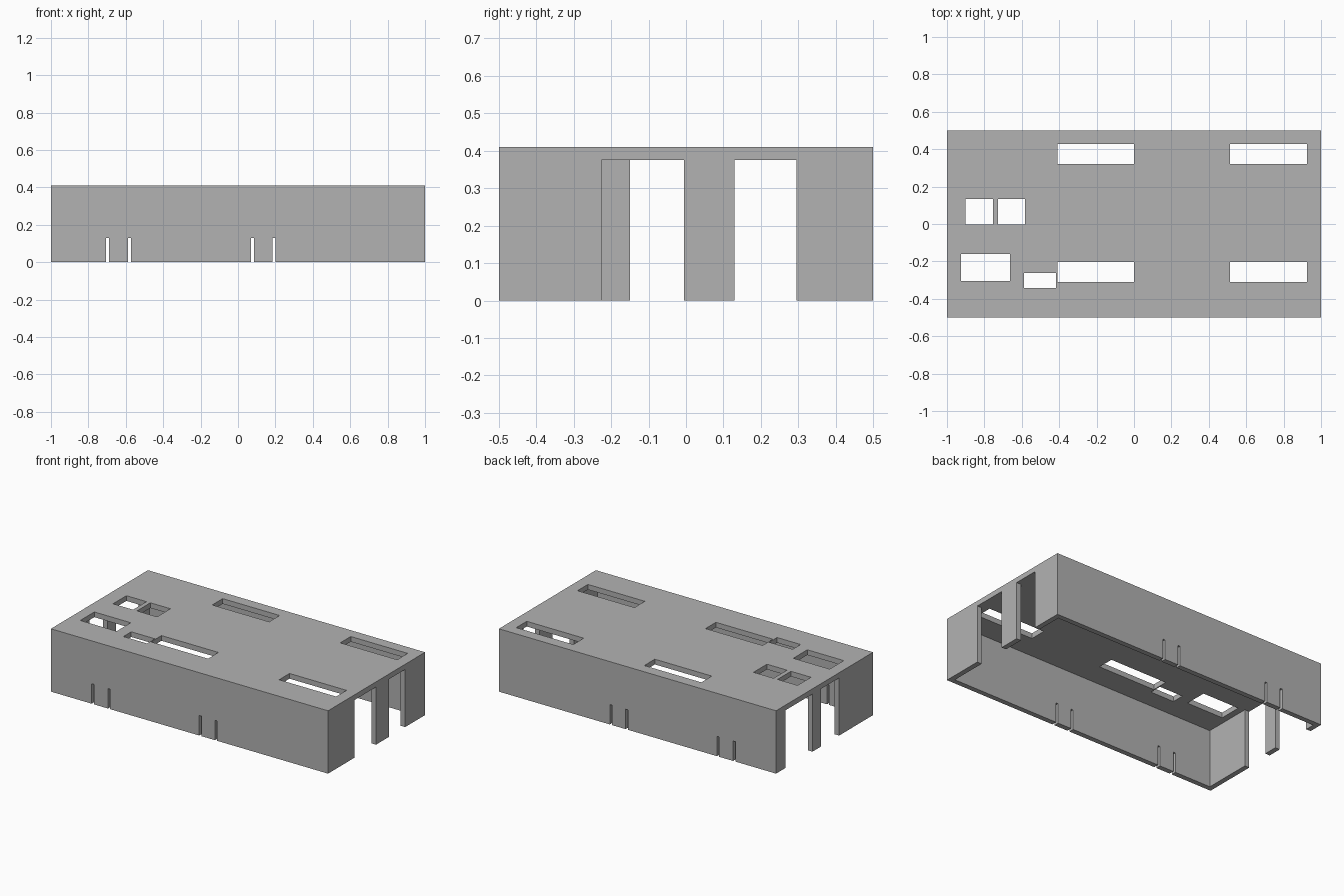
import bpy

HEIGHT, CEILING, WALL = 0.41, 0.376, 0.033

old = bpy.data.objects.get("Cube")
if old:
    bpy.data.objects.remove(old, do_unlink=True)

grey = bpy.data.materials.new("plain grey")
grey.use_nodes = True
colour = (0.448, 0.448, 0.448, 1)
grey.diffuse_color = colour
grey.node_tree.nodes["Principled BSDF"].inputs["Base Color"].default_value = colour


def box(name, x, y, z):
    """Box spanning the given (low, high) ranges."""
    bpy.ops.mesh.primitive_cube_add(size=1)
    ob = bpy.context.object
    ob.name = name
    ob.location = [(a + b) / 2 for a, b in (x, y, z)]
    ob.scale = [b - a for a, b in (x, y, z)]
    bpy.ops.object.transform_apply(location=True, rotation=False, scale=True)
    ob.data.materials.append(grey)
    return ob


def cut(target, x, y, z):
    """Subtract a box from the target and discard the cutter."""
    cutter = box("cutter", x, y, z)
    cutter.hide_render = True
    mod = target.modifiers.new("cut", "BOOLEAN")
    mod.operation, mod.solver, mod.object = "DIFFERENCE", "EXACT", cutter
    bpy.context.view_layer.objects.active = target
    bpy.ops.object.modifier_apply(modifier=mod.name)
    bpy.data.objects.remove(cutter, do_unlink=True)


# Open-bottomed case shell
case = box("case_cover", (-1, 1), (-0.5, 0.5), (0, HEIGHT))
cut(case, (WALL - 1, 1 - WALL), (WALL - 0.5, 0.5 - WALL), (-0.1, CEILING))

# Tall openings in the two end walls, leaving narrow posts
for y in ((-0.225, -0.005), (0.13, 0.295)):
    cut(case, (0.9, 1.1), y, (-0.1, CEILING))
for y in ((-0.15, 0.035), (0.125, 0.405)):
    cut(case, (-1.1, -0.9), y, (-0.1, CEILING))

# Clip slots through both long walls
for x in (-0.698, -0.581, 0.078, 0.192):
    cut(case, (x - 0.008, x + 0.008), (-0.6, 0.6), (-0.1, 0.13))

# Long vents and connector windows in the roof
roof_holes = [((x, x + 0.411), y) for x in (-0.41, 0.514)
              for y in ((0.32, 0.428), (-0.31, -0.203))]
roof_holes += [((x, x + 0.145), (-0.003, 0.135)) for x in (-0.9, -0.727)]
roof_holes += [((-0.925, -0.662), (-0.305, -0.16)),
               ((-0.587, -0.417), (-0.343, -0.262))]
for x, y in roof_holes:
    cut(case, x, y, (0.3, 0.5))
